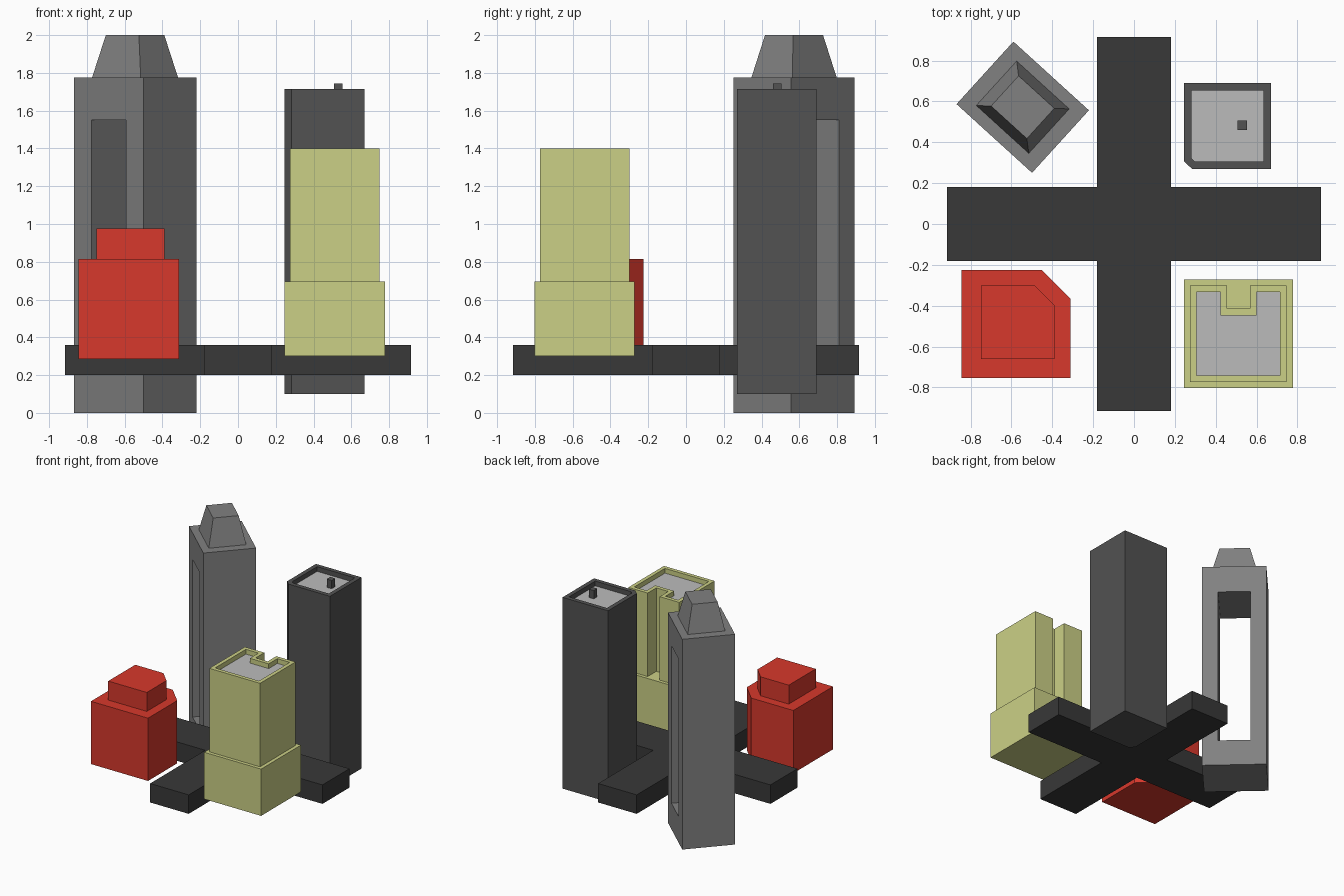
import bpy, bmesh, math

if "Cube" in bpy.data.objects:
    bpy.data.objects.remove(bpy.data.objects["Cube"])


def material(name, r, g, b):
    m = bpy.data.materials.new(name)
    m.diffuse_color = (r, g, b, 1)
    m.use_nodes = True
    m.node_tree.nodes["Principled BSDF"].inputs["Base Color"].default_value = m.diffuse_color
    return m


CHARCOAL = material("charcoal", 0.04, 0.04, 0.04)
DARK = material("dark_grey", 0.085, 0.085, 0.085)
GREY = material("mid_grey", 0.22, 0.22, 0.22)
ROOF = material("roof_grey", 0.5, 0.5, 0.5)
RED = material("red", 0.68, 0.04, 0.025)
YELLOW = material("pale_yellow", 0.6, 0.63, 0.24)


def rect(x0, x1, y0, y1):
    return [(x0, y0), (x1, y0), (x1, y1), (x0, y1)]


def prism(name, outline, z0, z1, mat, taper=1.0, rim=0.0, sink=0.0, loc=(0, 0), turn=0.0):
    """Extrude an outline; optionally taper the top or sink a roof behind a parapet."""
    bm = bmesh.new()
    low = [bm.verts.new((x, y, z0)) for x, y in outline]
    high = [bm.verts.new((x * taper, y * taper, z1)) for x, y in outline]
    bm.faces.new(low[::-1])
    top = bm.faces.new(high)
    n = len(outline)
    for i in range(n):
        j = (i + 1) % n
        bm.faces.new((low[i], low[j], high[j], high[i]))
    bm.normal_update()
    if rim:
        bmesh.ops.inset_region(bm, faces=[top], thickness=rim, use_even_offset=True)
        roof = bmesh.ops.extrude_discrete_faces(bm, faces=[top])["faces"][0]
        bmesh.ops.translate(bm, verts=roof.verts, vec=(0, 0, -sink))
        roof.material_index = 1
    bmesh.ops.recalc_face_normals(bm, faces=bm.faces)
    mesh = bpy.data.meshes.new(name)
    bm.to_mesh(mesh)
    bm.free()
    mesh.materials.append(mat)
    if rim:
        mesh.materials.append(ROOF)
    ob = bpy.data.objects.new(name, mesh)
    ob.location = (*loc, 0)
    ob.rotation_euler.z = turn
    bpy.context.collection.objects.link(ob)
    return ob


# Crossing roads
a, b = 0.915, 0.18
arm = [(a, -b), (a, b), (b, b)]
cross = []
for k in range(4):
    c, s = round(math.cos(k * math.pi / 2)), round(math.sin(k * math.pi / 2))
    cross += [(x * c - y * s, x * s + y * c) for x, y in arm]
prism("crossroads", cross, 0.20, 0.36, CHARCOAL)

# Tall turned tower with a slot through it and a tapered crown
place = dict(loc=(-0.545, 0.572), turn=math.radians(-42.3))
tower = prism("slotted_tower", rect(-0.25, 0.25, -0.207, 0.207), 0, 1.775, GREY, **place)
cutter = prism("slot_cutter", rect(-0.125, 0.125, -0.4, 0.4), 0.22, 1.55, GREY, **place)
cutter.hide_render = True
cut = tower.modifiers.new("slot", "BOOLEAN")
cut.operation = "DIFFERENCE"
cut.solver = "EXACT"
cut.object = cutter
bpy.context.view_layer.objects.active = tower
bpy.ops.object.modifier_apply(modifier=cut.name)
bpy.data.objects.remove(cutter)
prism("tower_crown", rect(-0.174, 0.174, -0.147, 0.147), 1.775, 2.0, GREY, taper=0.68, **place)

# Dark tower with one clipped corner, parapet and roof box
prism("dark_tower", [(0.284, 0.27), (0.67, 0.27), (0.67, 0.69), (0.245, 0.69), (0.245, 0.307)],
      0.10, 1.715, DARK, rim=0.036, sink=0.04)
prism("roof_box", rect(0.507, 0.553, 0.46, 0.506), 1.675, 1.745, DARK)

# Yellow building: base block and notched upper block with parapet
prism("yellow_base", rect(0.246, 0.778, -0.803, -0.272), 0.30, 0.695, YELLOW)
prism("yellow_upper", [(0.274, -0.774), (0.748, -0.774), (0.748, -0.30), (0.568, -0.30),
                       (0.568, -0.415), (0.456, -0.415), (0.456, -0.30), (0.274, -0.30)],
      0.695, 1.40, YELLOW, rim=0.032, sink=0.04)

# Red building: two stacked blocks, each with a clipped inner corner
for name, x0, x1, y0, y1, clip, z0, z1 in (
        ("red_base", -0.845, -0.312, -0.755, -0.225, 0.14, 0.285, 0.815),
        ("red_upper", -0.75, -0.39, -0.66, -0.30, 0.097, 0.815, 0.975)):
    prism(name, [(x0, y0), (x1, y0), (x1, y1 - clip), (x1 - clip, y1), (x0, y1)], z0, z1, RED)
